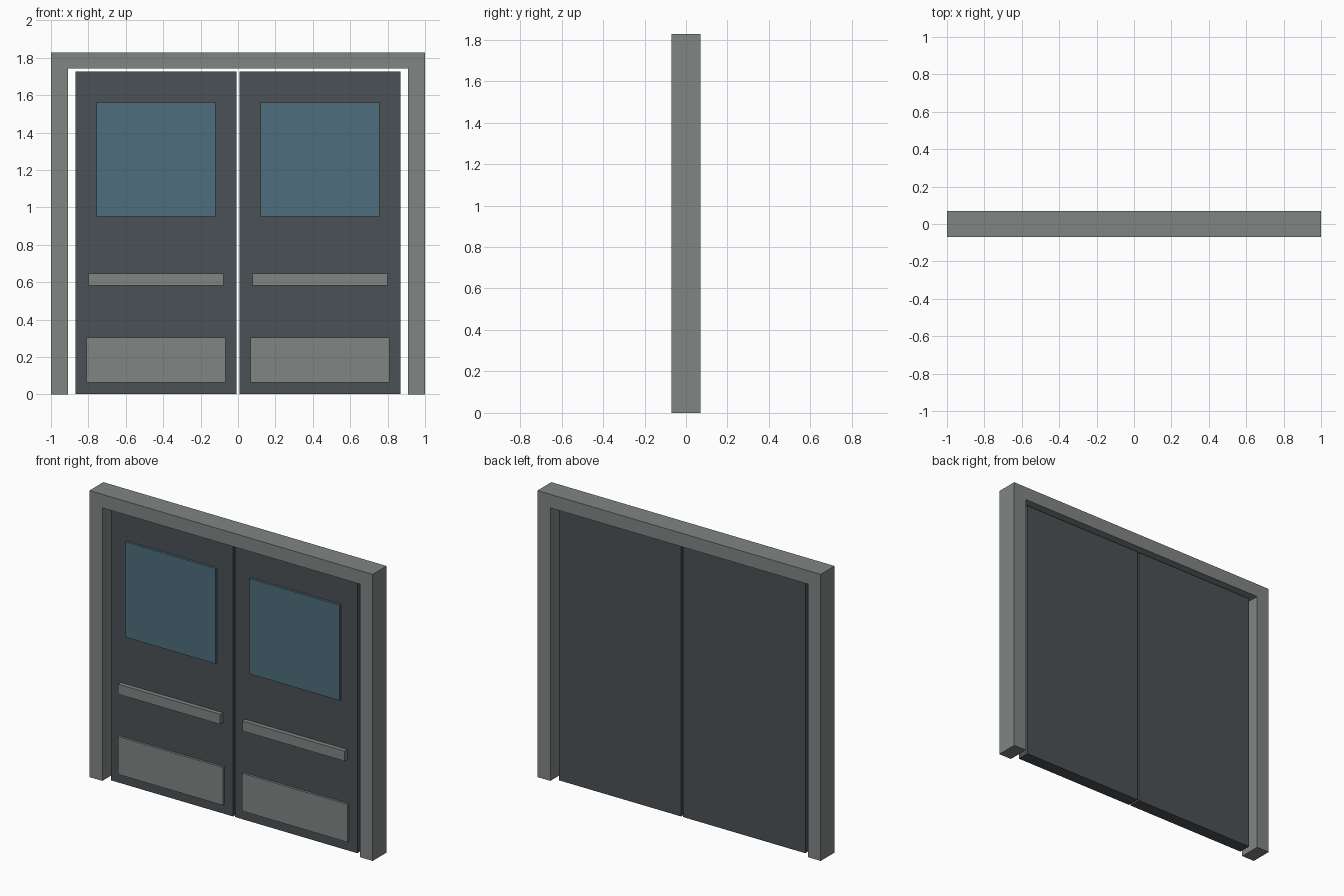
import bpy, bmesh

if "Cube" in bpy.data.objects:
    bpy.data.objects.remove(bpy.data.objects["Cube"])


def material(name, color):
    m = bpy.data.materials.new(name)
    m.diffuse_color = (*color, 1)
    m.use_nodes = True
    m.node_tree.nodes["Principled BSDF"].inputs["Base Color"].default_value = m.diffuse_color
    return m


GREY = material("grey_metal", (0.22, 0.24, 0.225))
DARK = material("dark_panel", (0.07, 0.083, 0.092))
GLASS = material("blue_glass", (0.075, 0.155, 0.205))


def prism(name, profile, y0, y1, mat):
    """Extrude an x-z outline from y0 (front) to y1 (back)."""
    bm = bmesh.new()
    face = bm.faces.new([bm.verts.new((x, y0, z)) for x, z in profile])
    ext = bmesh.ops.extrude_face_region(bm, geom=[face])
    moved = [v for v in ext["geom"] if isinstance(v, bmesh.types.BMVert)]
    bmesh.ops.translate(bm, verts=moved, vec=(0, y1 - y0, 0))
    bmesh.ops.recalc_face_normals(bm, faces=bm.faces)
    mesh = bpy.data.meshes.new(name)
    bm.to_mesh(mesh)
    bm.free()
    mesh.materials.append(mat)
    obj = bpy.data.objects.new(name, mesh)
    bpy.context.collection.objects.link(obj)
    return obj


def block(name, x0, x1, y0, y1, z0, z1, mat):
    return prism(name, [(x0, z0), (x1, z0), (x1, z1), (x0, z1)], y0, y1, mat)


# Door frame: two jambs and a header in one piece
prism("door_frame", [(-1, 0), (-0.909, 0), (-0.909, 1.742), (0.909, 1.742),
                     (0.909, 0), (1, 0), (1, 1.828), (-1, 1.828)],
      -0.07, 0.07, GREY)

# Two leaves, each with window, push bar and kick plate on the front
for side, s in (("left", -1), ("right", 1)):
    def part(name, a, b, *rest):
        block(f"{side}_{name}", *sorted((s * a, s * b)), *rest)

    part("leaf", 0.007, 0.87, -0.04, 0.04, 0.003, 1.726, DARK)
    part("window", 0.12, 0.756, -0.055, -0.035, 0.952, 1.56, GLASS)
    part("push_bar", 0.078, 0.80, -0.068, -0.035, 0.582, 0.646, GREY)
    part("kick_plate", 0.067, 0.81, -0.055, -0.035, 0.063, 0.304, GREY)
